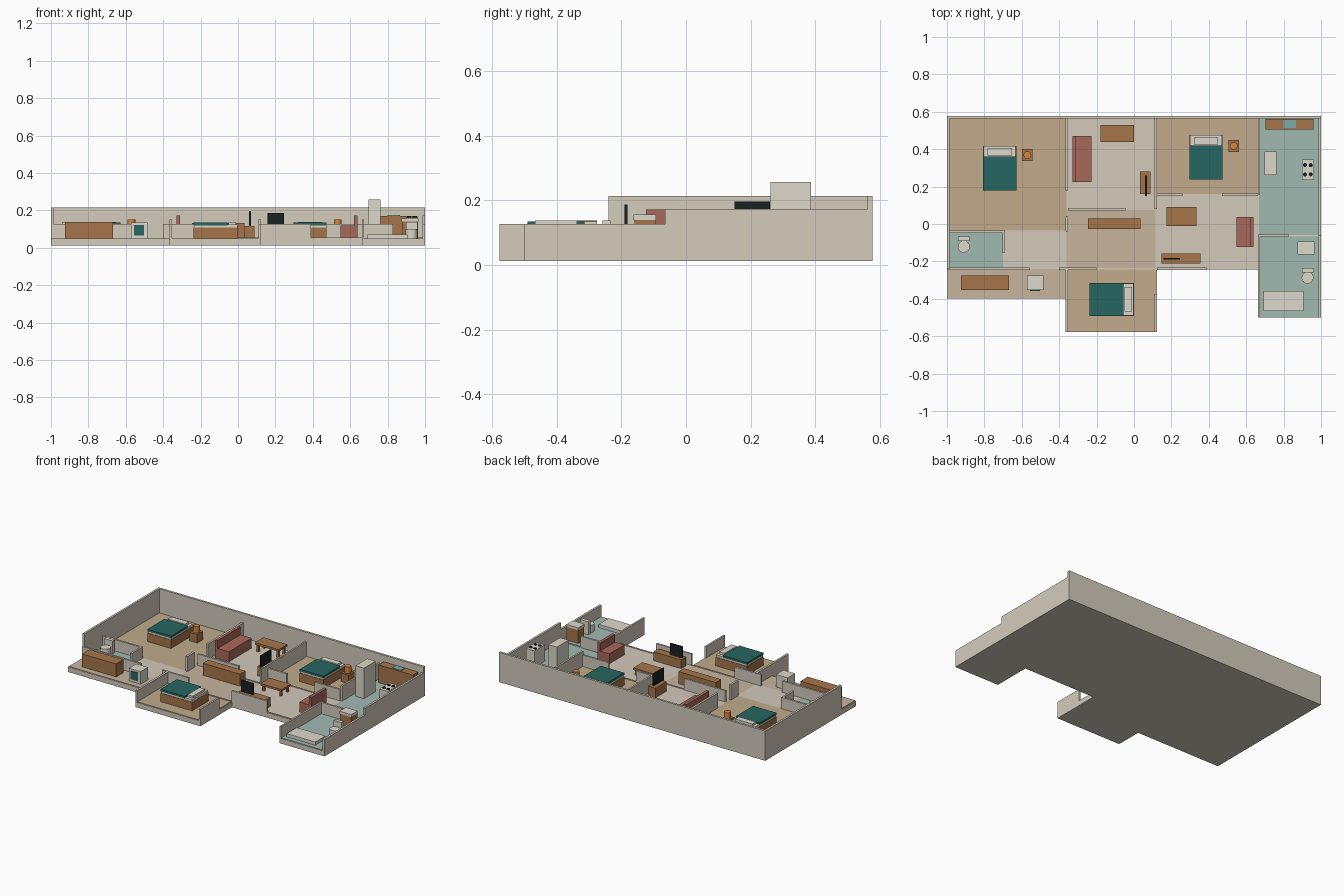
import bpy, math

if "Cube" in bpy.data.objects:
    bpy.data.objects.remove(bpy.data.objects["Cube"])

def material(name, rgb):
    m = bpy.data.materials.new(name)
    m.diffuse_color = [(c / 12.92 if c < 0.04 else ((c + 0.055) / 1.055) ** 2.4) for c in rgb] + [1]
    m.use_nodes = True
    m.node_tree.nodes["Principled BSDF"].inputs["Base Color"].default_value = m.diffuse_color
    return m

WALL = material("plaster", (.83, .80, .74))
TAN = material("wood_floor", (.76, .67, .55))
SAND = material("sand_floor", (.78, .71, .62))
BEIGE = material("beige_floor", (.83, .79, .73))
TILE = material("tile_floor", (.63, .73, .70))
WOOD = material("timber", (.65, .46, .29))
WHITE = material("off_white", (.87, .85, .80))
TEAL = material("teal_fabric", (.15, .40, .38))
RED = material("red_fabric", (.66, .41, .36))
AMBER = material("lamp_amber", (.84, .52, .25))
BLACK = material("black", (.10, .13, .13))
AQUA = material("sink_aqua", (.48, .68, .67))

S, F = .046, .05   # slab top, floor finish top

def box(name, x0, x1, y0, y1, z0, z1, mat):
    verts = [(x, y, z) for z in (z0, z1) for x, y in ((x0, y0), (x1, y0), (x1, y1), (x0, y1))]
    faces = [(3, 2, 1, 0), (4, 5, 6, 7)] + [(i, (i + 1) % 4, (i + 1) % 4 + 4, i + 4) for i in range(4)]
    me = bpy.data.meshes.new(name)
    me.from_pydata(verts, [], faces)
    me.materials.append(mat)
    ob = bpy.data.objects.new(name, me)
    bpy.context.collection.objects.link(ob)
    return ob

def cyl(name, x, y, r, z0, z1, mat, n=16):
    bpy.ops.mesh.primitive_cylinder_add(vertices=n, radius=r, depth=z1 - z0, location=(x, y, (z0 + z1) / 2))
    ob = bpy.context.object
    ob.name = name
    ob.data.materials.append(mat)
    bpy.ops.object.shade_smooth_by_angle()
    return ob

# Foundation slab: one outline extruded upward
outline = [(-1, .578), (-1, -.398), (-.367, -.398), (-.367, -.578), (.122, -.578), (.122, -.24),
           (.662, -.24), (.662, -.5), (1, -.5), (1, .578)]
n = len(outline)
me = bpy.data.meshes.new("slab")
me.from_pydata([(x, y, z) for z in (.012, S) for x, y in outline], [],
               [tuple(range(n))[::-1], tuple(range(n, 2 * n))] +
               [(i, (i + 1) % n, (i + 1) % n + n, i + n) for i in range(n)])
me.materials.append(WALL)
bpy.context.collection.objects.link(bpy.data.objects.new("slab", me))

# Room floors
for name, x0, x1, y0, y1, mat in [
        ("left_bedroom", -.99, -.36, -.035, .57, TAN), ("ensuite", -.99, -.7, -.24, -.035, TILE),
        ("hall", -.7, -.36, -.24, -.035, BEIGE), ("laundry", -.995, -.37, -.395, -.24, SAND),
        ("upper_living", -.36, .115, .078, .57, BEIGE), ("storage", -.36, .115, -.24, .078, SAND),
        ("lower_bedroom", -.36, .117, -.575, -.24, TAN), ("upper_bedroom", .115, .667, .157, .57, TAN),
        ("lower_living", .115, .667, -.237, .157, BEIGE), ("kitchen", .667, .99, -.06, .57, TILE),
        ("bathroom", .667, .99, -.497, -.06, TILE)]:
    box(name + "_floor", x0, x1, y0, y1, S, F, mat)

# Walls
H, M, L = .214, .152, .127
for i, (x0, x1, y0, y1, h) in enumerate([
        (-1, 1, .563, .578, H), (-1, -.986, -.24, .563, H),                    # back, left
        (.986, 1, -.065, .563, .173), (.986, 1, -.5, -.065, L),                # right
        (-.367, -.353, .18, .563, M), (-.367, -.353, -.04, .04, M),            # left bedroom side
        (.11, .122, .08, .563, M), (.662, .674, .157, .563, M),                # upper partitions
        (-.353, -.045, .072, .085, L), (.122, .26, .15, .163, L), (.47, .662, .15, .163, L),
        (-.986, -.7, -.048, -.035, L), (-.703, -.69, -.155, -.035, L),         # ensuite
        (-1, -.56, -.246, -.233, L), (-.4, -.353, -.246, -.233, L),
        (-.353, -.2, -.246, -.233, L), (.122, .39, -.246, -.233, L),
        (-.367, -.353, -.578, -.246, L), (.11, .122, -.578, -.375, L),         # lower bedroom
        (.662, .83, -.068, -.055, L), (.662, .674, -.5, -.068, L)]):           # bathroom
    box(f"wall_{i + 1}", x0, x1, y0, y1, S, h, WALL)

# Door sills in the openings
for x0, x1, y0, y1 in [(-.045, .11, .074, .082), (.26, .47, .152, .16), (-.2, .11, -.244, -.236),
                       (.83, .986, -.066, -.058), (.39, .662, -.244, -.236)]:
    box("door_sill", x0, x1, y0, y1, F, F + .004, WALL)

# Beds: origin at centre, head toward +y before rotation
def bed(name, cx, cy, rot):
    w, h = .0885, .119
    for part, x0, x1, y0, y1, z0, z1, mat in [
            ("base", -w, w, -h, h, F, .108, WOOD), ("mattress", -w + .003, w - .003, -h + .003, h - .001, .108, .124, WHITE),
            ("blanket", -w, w, -h, .063, .12, .134, TEAL), ("pillow", -.065, .065, .068, .108, .124, .138, WHITE)]:
        ob = box(f"{name}_{part}", x0, x1, y0, y1, z0, z1, mat)
        ob.location = (cx, cy, 0)
        ob.rotation_euler[2] = rot

bed("left_bed", -.718, .298, 0)
bed("upper_bed", .385, .358, 0)
bed("lower_bed", -.12, -.403, -math.pi / 2)

# Nightstands with lamps
for x, y in ((-.57, .368), (.533, .418)):
    box("nightstand", x - .028, x + .028, y - .032, y + .032, F, .108, WOOD)
    cyl("lamp", x, y, .021, .108, .152, AMBER, 12)

# Sofas: back on the side given by s
def sofa(cx, cy, w, d, s):
    a = cx + s * w
    box("sofa_seat", cx - w, cx + w, cy - d, cy + d, F, .118, RED)
    box("sofa_back", min(a, a - s * .02), max(a, a - s * .02), cy - d, cy + d, .118, .172, RED)

sofa(-.278, .347, .052, .123, -1)
sofa(.594, -.043, .045, .081, 1)

# Tables with four legs
def table(name, x0, x1, y0, y1, top):
    box(name + "_top", x0, x1, y0, y1, top - .014, top, WOOD)
    for x in (x0 + .008, x1 - .022):
        for y in (y0 + .008, y1 - .022):
            box(name + "_leg", x, x + .014, y, y + .014, F, top - .014, WOOD)

table("dining_table", -.18, 0, .438, .53, .112)
table("coffee_table", .175, .334, -.01, .09, .1)

# Media cabinets and screens
box("upper_media_cabinet", .033, .088, .16, .28, F, .115, WOOD)
box("upper_screen", .06, .069, .15, .26, .115, .197, BLACK)
box("lower_media_cabinet", .146, .355, -.21, -.157, F, .11, WOOD)
box("lower_screen", .157, .247, -.19, -.181, .11, .187, BLACK)

# Storage and laundry
box("storage_cabinet", -.245, .035, -.028, .03, F, .132, WOOD)
box("laundry_cabinet", -.925, -.668, -.354, -.275, F, .138, WOOD)
box("washer", -.572, -.484, -.354, -.275, F, .135, WHITE)
box("washer_window", -.557, -.502, -.358, -.354, .066, .122, TEAL)

# Toilets
for x, y in ((-.91, -.08), (.928, -.246)):
    box("toilet_tank", x - .031, x + .031, y - .012, y + .012, F, .138, WHITE)
    cyl("toilet_bowl", x, y - .041, .032, F, .1, WHITE)

# Bathroom fittings
box("shower_tray", .692, .907, -.466, -.358, F, .072, WHITE)
box("vanity", .877, .963, -.16, -.095, F, .14, WOOD)
box("vanity_basin", .875, .965, -.162, -.093, .14, .157, WHITE)

# Kitchen
box("kitchen_counter", .702, .96, .505, .562, F, .17, WOOD)
box("kitchen_sink", .8, .865, .512, .555, .165, .174, AQUA)
box("fridge", .699, .763, .262, .388, F, .257, WHITE)
box("stove", .897, .962, .235, .345, F, .162, WHITE)
for x in (.914, .945):
    for y in (.265, .315):
        cyl("burner", x, y, .011, .162, .166, BLACK, 12)
